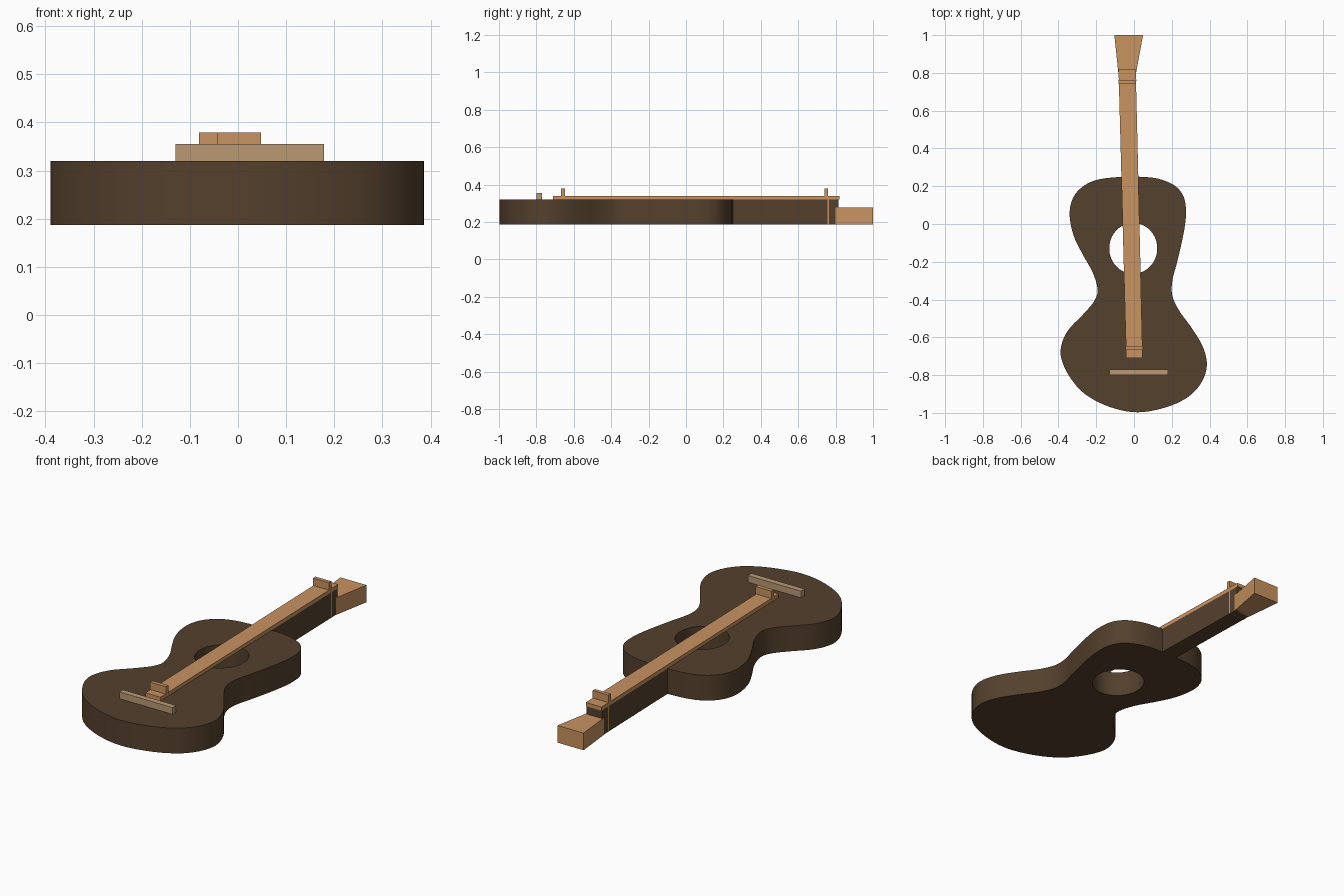
import bpy, bmesh, math
from mathutils import Vector

if "Cube" in bpy.data.objects:
    bpy.data.objects.remove(bpy.data.objects["Cube"])

BOTTOM, TOP = 0.187, 0.32


def material(name, rgb):
    m = bpy.data.materials.new(name)
    m.diffuse_color = (*rgb, 1)
    m.use_nodes = True
    m.node_tree.nodes["Principled BSDF"].inputs["Base Color"].default_value = m.diffuse_color
    return m


DARK = material("dark brown wood", (0.09, 0.052, 0.026))
TAN = material("tan wood", (0.58, 0.292, 0.117))
PALE = material("pale tan wood", (0.49, 0.323, 0.175))


def finish(name, bm, mat):
    bmesh.ops.recalc_face_normals(bm, faces=bm.faces)
    me = bpy.data.meshes.new(name)
    bm.to_mesh(me)
    bm.free()
    ob = bpy.data.objects.new(name, me)
    bpy.context.collection.objects.link(ob)
    me.materials.append(mat)
    return ob


def prism(name, loops, z0, z1, mat):
    """Extrude a flat outline (first loop), with any further loops as holes."""
    bm = bmesh.new()
    caps = {z0: [], z1: []}
    for pts in loops:
        n = len(pts)
        rings = {}
        for z in (z0, z1):
            vs = [bm.verts.new((x, y, z)) for x, y in pts]
            caps[z] += [bm.edges.new((vs[i], vs[(i + 1) % n])) for i in range(n)]
            rings[z] = vs
        a, b = rings[z0], rings[z1]
        for i in range(n):
            j = (i + 1) % n
            bm.faces.new((a[i], a[j], b[j], b[i]))
    for edges in caps.values():
        bmesh.ops.triangle_fill(bm, edges=edges, use_beauty=True, normal=(0, 0, 1))
    return finish(name, bm, mat)


def smooth_loop(pts, steps=5):
    """Closed Catmull-Rom curve through the points."""
    p = [Vector(q) for q in pts]
    n, out = len(p), []
    for i in range(n):
        a, b, c, d = p[i - 1], p[i], p[(i + 1) % n], p[(i + 2) % n]
        for s in range(steps):
            t = s / steps
            out.append(0.5 * (2 * b + (c - a) * t + (2 * a - 5 * b + 4 * c - d) * t * t
                              + (3 * b - a - 3 * c + d) * t ** 3))
    return [(v.x, v.y) for v in out]


def strip(y0, y1, grow=0.0):
    """Quad following the slightly slanted line of the neck."""
    def span(y):
        t = (y + 0.71) / 1.53
        return -0.041 - 0.041 * t - grow, 0.046 - 0.037 * t + grow
    (l0, r0), (l1, r1) = span(y0), span(y1)
    return [(l0, y0), (r0, y0), (r1, y1), (l1, y1)]


def box(x0, x1, y0, y1):
    return [(x0, y0), (x1, y0), (x1, y1), (x0, y1)]


# Body with a sound hole cut right through
outline = [
    (-0.05, 0.25), (0.05, 0.249), (0.135, 0.238), (0.22, 0.2), (0.265, 0.138),
    (0.275, 0.05), (0.262, -0.053), (0.23, -0.195), (0.203, -0.30), (0.203, -0.38),
    (0.24, -0.46), (0.305, -0.55), (0.362, -0.645), (0.386, -0.74), (0.362, -0.83),
    (0.294, -0.91), (0.177, -0.968), (0.02, -0.997), (-0.13, -0.968), (-0.26, -0.9),
    (-0.34, -0.81), (-0.384, -0.715), (-0.384, -0.64), (-0.347, -0.56),
    (-0.267, -0.476), (-0.21, -0.407), (-0.193, -0.344), (-0.22, -0.254),
    (-0.272, -0.16), (-0.32, -0.06), (-0.341, 0.053), (-0.32, 0.143),
    (-0.26, 0.206), (-0.177, 0.238)]
hole = [(-0.004 + 0.127 * math.cos(a), -0.129 + 0.134 * math.sin(a))
        for a in (i * math.tau / 64 for i in range(64))]
body = prism("body", [smooth_loop(outline), hole], BOTTOM, TOP, DARK)
bpy.context.view_layer.objects.active = body
body.select_set(True)
bpy.ops.object.shade_smooth_by_angle(angle=math.radians(35))

# Neck, fretboard and the thin band round the neck below the nut
prism("neck", [strip(0.235, 0.815)], BOTTOM, TOP, DARK)
prism("fretboard", [strip(-0.71, 0.82)], TOP, 0.34, TAN)
prism("neck_band", [strip(0.757, 0.765, 0.002)], BOTTOM, 0.34, TAN)

# Flared headstock
prism("headstock", [[(-0.083, 0.8), (0.011, 0.8), (0.048, 1.0), (-0.104, 1.0)]],
      BOTTOM, 0.277, TAN)

# String supports and bridge
prism("nut", [box(-0.081, 0.011, 0.74, 0.76)], 0.335, 0.379, TAN)
prism("saddle", [box(-0.044, 0.048, -0.667, -0.647)], 0.335, 0.379, TAN)
prism("bridge", [box(-0.13, 0.179, -0.80, -0.77)], TOP, 0.355, PALE)
